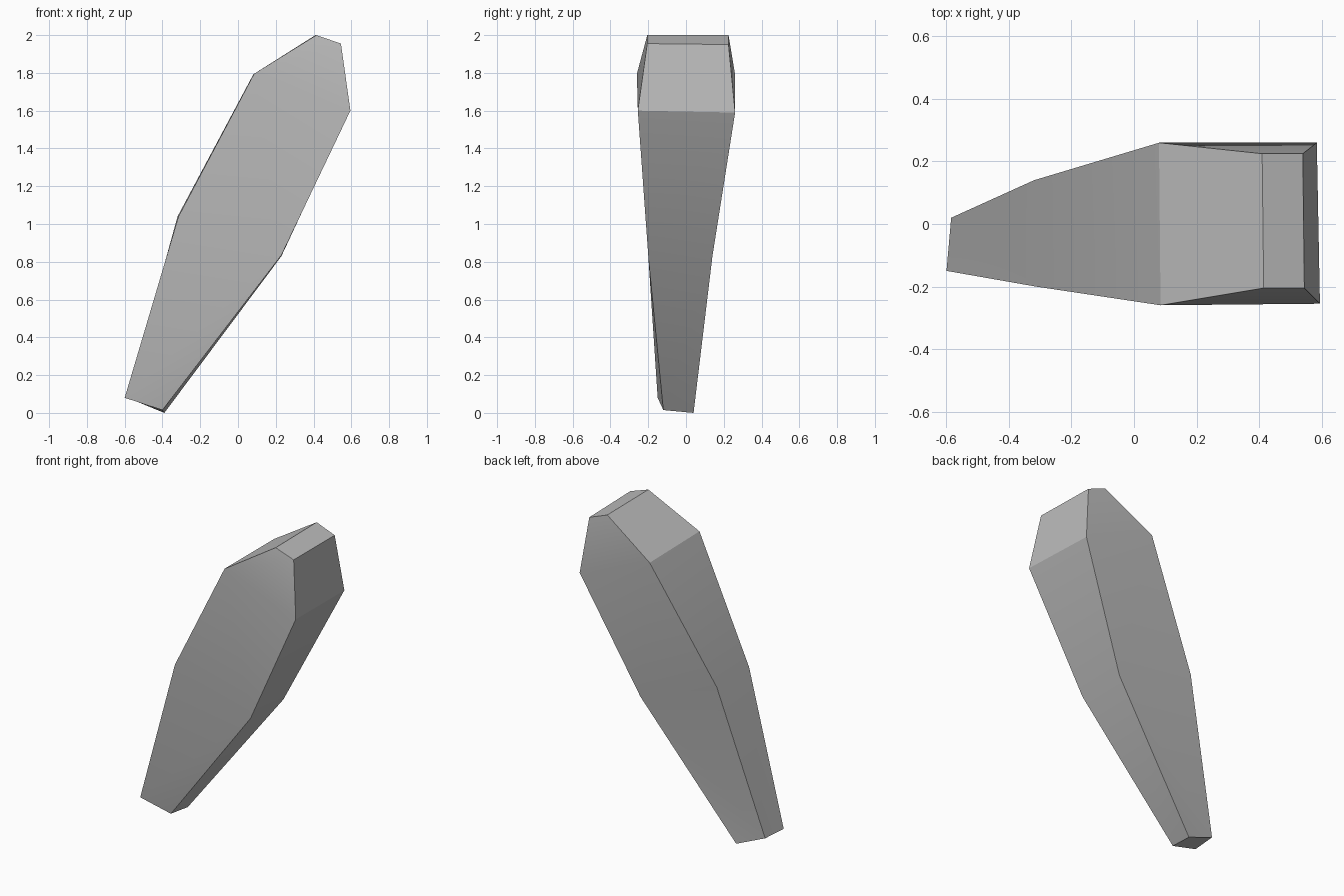
import bpy
import bmesh
from math import radians

cube = bpy.data.objects.get("Cube")
if cube:
    bpy.data.objects.remove(cube, do_unlink=True)

# One flat grey for the whole part
grey = bpy.data.materials.new("mid_grey")
grey.use_nodes = True
colour = (0.5, 0.5, 0.5, 1.0)
grey.diffuse_color = colour
grey.node_tree.nodes["Principled BSDF"].inputs["Base Color"].default_value = colour

# Four-sided cross-sections from tip to shoulder end:
# front left-hand, front right-hand, back right-hand, back left-hand
sections = [
    [(-0.60, -0.15, 0.08), (-0.40, -0.12, 0.015), (-0.39, 0.04, 0.0), (-0.585, 0.02, 0.08)],
    [(-0.315, -0.20, 1.04), (0.23, -0.20, 0.835), (0.23, 0.14, 0.83), (-0.32, 0.14, 1.04)],
    [(0.085, -0.26, 1.795), (0.595, -0.255, 1.60), (0.585, 0.26, 1.59), (0.08, 0.26, 1.79)],
    [(0.415, -0.205, 2.0), (0.545, -0.205, 1.955), (0.54, 0.225, 1.95), (0.41, 0.225, 2.0)],
]
# Crease direction of each side (front, right, back, left) per segment
rising = ["YYNY", "NYYY", "YYNN"]

bm = bmesh.new()
rings = [[bm.verts.new(p) for p in section] for section in sections]

# Sides, each split along its crease
for low, high, pattern in zip(rings, rings[1:], rising):
    for k, flag in enumerate(pattern):
        n = (k + 1) % 4
        a, b, c, d = low[k], low[n], high[n], high[k]
        if flag == "Y":
            bm.faces.new((a, b, c))
            bm.faces.new((a, c, d))
        else:
            bm.faces.new((a, b, d))
            bm.faces.new((b, c, d))

# End caps
bm.faces.new(rings[0][::-1])
bm.faces.new(rings[-1])
bmesh.ops.recalc_face_normals(bm, faces=bm.faces)

mesh = bpy.data.meshes.new("tapered_limb")
bm.to_mesh(mesh)
bm.free()
mesh.materials.append(grey)
limb = bpy.data.objects.new("tapered_limb", mesh)
bpy.context.collection.objects.link(limb)

# Soft creases along the sides, hard corner edges
bpy.ops.object.select_all(action="DESELECT")
limb.select_set(True)
bpy.context.view_layer.objects.active = limb
bpy.ops.object.shade_smooth_by_angle(angle=radians(28))
